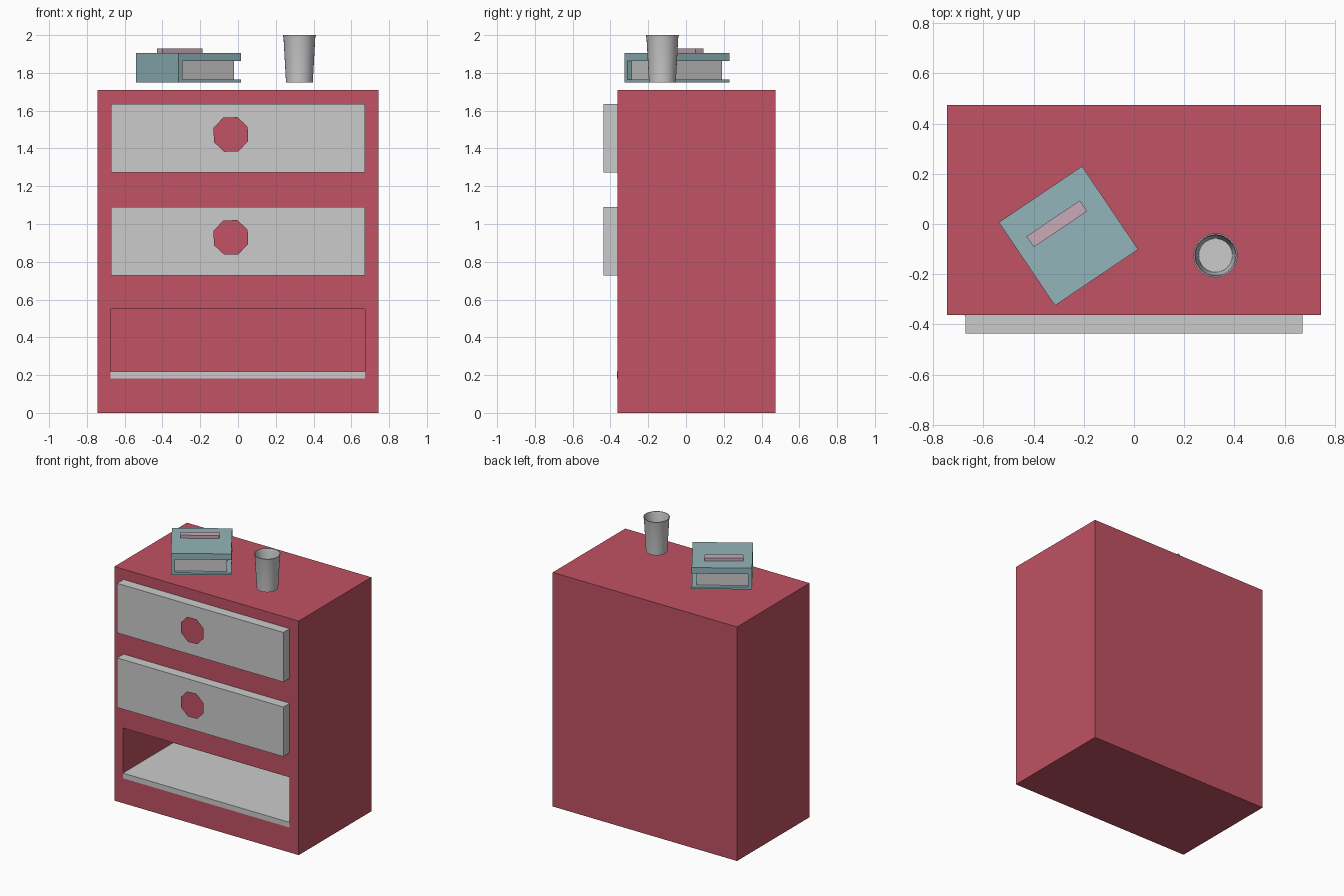
import bpy, bmesh, math
from mathutils import Matrix, Vector

if "Cube" in bpy.data.objects:
    bpy.data.objects.remove(bpy.data.objects["Cube"])


def material(name, rgb):
    m = bpy.data.materials.new(name)
    m.diffuse_color = (*rgb, 1)
    m.use_nodes = True
    m.node_tree.nodes["Principled BSDF"].inputs["Base Color"].default_value = m.diffuse_color
    return m


RED = material("red", (0.533, 0.085, 0.125))
TEAL = material("teal", (0.29, 0.46, 0.49))
PINK = material("pink", (0.58, 0.40, 0.47))


def finish(name, bm, mat=None):
    me = bpy.data.meshes.new(name)
    bm.to_mesh(me)
    bm.free()
    ob = bpy.data.objects.new(name, me)
    bpy.context.collection.objects.link(ob)
    if mat:
        me.materials.append(mat)
    return ob


def box(name, lo, hi, mat=None, frame=Matrix()):
    lo, hi = Vector(lo), Vector(hi)
    bm = bmesh.new()
    bmesh.ops.create_cube(bm, size=1, matrix=frame @ Matrix.Translation((lo + hi) / 2)
                          @ Matrix.Diagonal((*(hi - lo), 1)))
    return finish(name, bm, mat)


# Cabinet body with an open bottom niche
body = box("cabinet_body", (-0.745, -0.363, 0), (0.745, 0.475, 1.71), RED)
cutter = box("niche_cutter", (-0.675, -0.5, 0.182), (0.672, 0.42, 0.549), RED)
cutter.hide_render = True
cutter.hide_set(True)
cut = body.modifiers.new("niche", 'BOOLEAN')
cut.operation = 'DIFFERENCE'
cut.solver = 'EXACT'
cut.object = cutter
box("niche_shelf", (-0.675, -0.364, 0.182), (0.672, 0.42, 0.22))

# Two drawers, each with a flat octagonal knob
for label, z in (("lower", 0.728), ("upper", 1.273)):
    box(label + "_drawer", (-0.672, -0.436, z), (0.672, -0.36, z + 0.362))
    bm = bmesh.new()
    bmesh.ops.create_circle(bm, cap_ends=True, segments=8, radius=0.098,
                            matrix=Matrix.Translation((-0.038, -0.474, z + 0.201))
                            @ Matrix.Rotation(math.pi / 2, 4, 'X')
                            @ Matrix.Rotation(math.radians(24.5), 4, 'Z'))
    finish(label + "_drawer_knob", bm, RED)

# Book, turned on the cabinet top: local x runs from spine to fore edge
book = Matrix.Translation((-0.315, -0.325, 1.75)) @ Matrix.Rotation(math.radians(34), 4, 'Z')
box("book_bottom_cover", (0, 0, 0), (0.40, 0.40, 0.016), TEAL, book)
box("book_top_cover", (0, 0, 0.112), (0.40, 0.40, 0.156), TEAL, book)
box("book_spine", (0, 0, 0.016), (0.026, 0.40, 0.112), TEAL, book)
box("book_pages", (0.026, 0.025, 0.016), (0.37, 0.373, 0.112), None, book)
box("book_label", (0.06, 0.24, 0.156), (0.316, 0.292, 0.178), PINK, book)

# Open cup, lathed from a thin-walled profile
profile = [(0, 0), (0.071, 0), (0.084, 0.235), (0.088, 0.25),
           (0.083, 0.25), (0.079, 0.235), (0.067, 0.01), (0, 0.01)]
bm = bmesh.new()
verts = [bm.verts.new((r, 0, z)) for r, z in profile]
edges = [bm.edges.new(p) for p in zip(verts, verts[1:])]
bmesh.ops.spin(bm, geom=verts + edges, cent=(0, 0, 0), axis=(0, 0, 1),
               angle=math.tau, steps=32)
bmesh.ops.remove_doubles(bm, verts=bm.verts, dist=0.0005)
bmesh.ops.recalc_face_normals(bm, faces=bm.faces)
bmesh.ops.translate(bm, verts=bm.verts, vec=(0.325, -0.125, 1.75))
cup = finish("cup", bm)
bpy.context.view_layer.objects.active = cup
cup.select_set(True)
bpy.ops.object.shade_smooth_by_angle(angle=math.radians(30))
